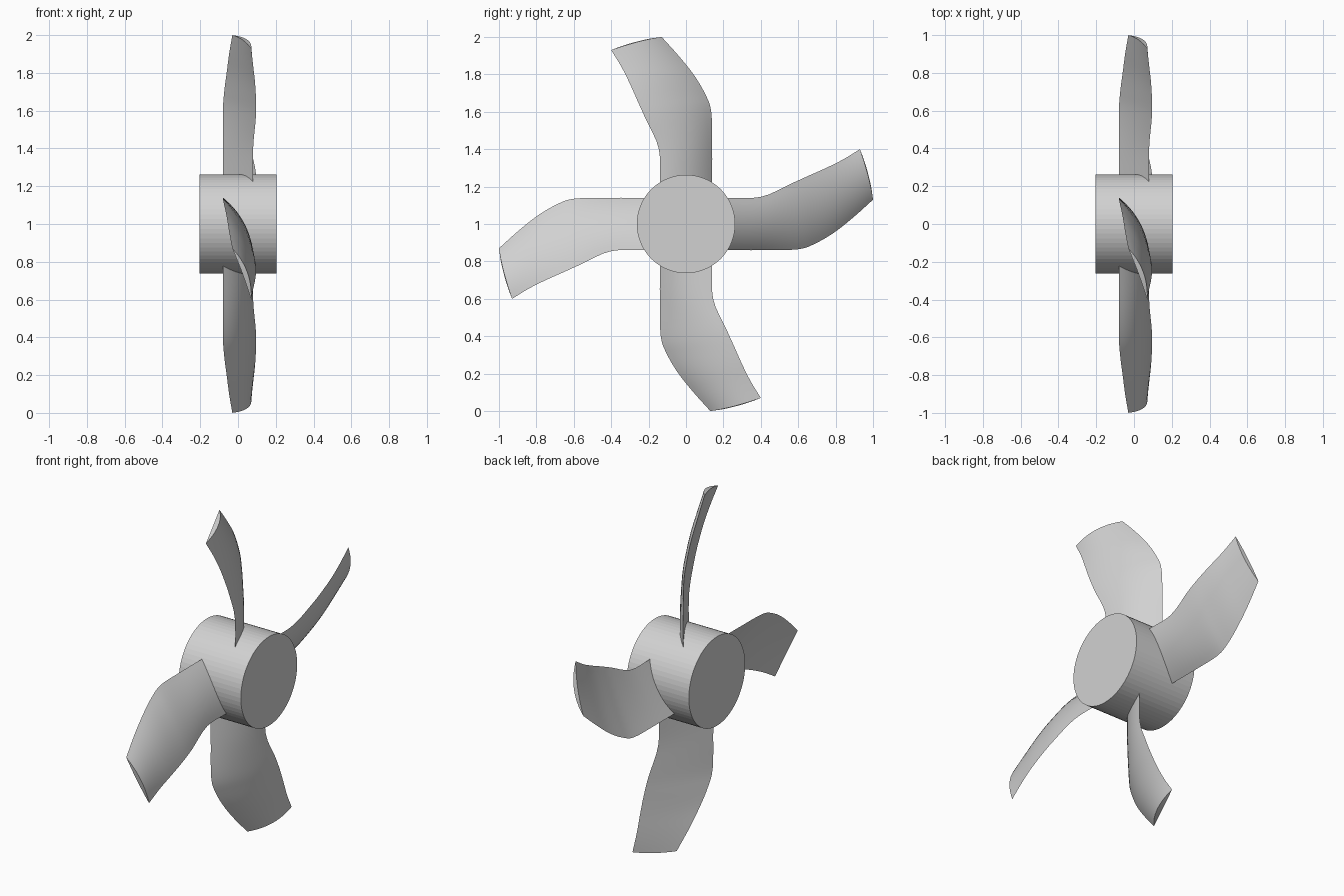
import bpy, bmesh, math
from mathutils import Vector, Matrix

cube = bpy.data.objects.get("Cube")
if cube:
    bpy.data.objects.remove(cube)

grey = bpy.data.materials.new("plain grey")
grey.use_nodes = True
grey.diffuse_color = (0.64, 0.64, 0.64, 1)
grey.node_tree.nodes["Principled BSDF"].inputs["Base Color"].default_value = (0.64, 0.64, 0.64, 1)

CENTRE = Vector((0, 0, 1))
HUB_RADIUS, HUB_LENGTH = 0.263, 0.405


def catmull(points, steps):
    """Smooth curve through the points."""
    ends = [2 * points[0] - points[1]] + points + [2 * points[-1] - points[-2]]
    out = []
    for a, b, c, d in zip(ends, ends[1:], ends[2:], ends[3:]):
        for i in range(steps):
            t = i / steps
            out.append(b + (c - a) * t / 2 + (2 * a - 5 * b + 4 * c - d) * t**2 / 2
                       + (3 * b - a - 3 * c + d) * t**3 / 2)
    return out + [points[-1]]


# Hub, a drum lying along x
bpy.ops.mesh.primitive_cylinder_add(vertices=64, radius=HUB_RADIUS, depth=HUB_LENGTH,
                                    location=CENTRE, rotation=(0, math.pi / 2, 0))
hub = bpy.context.object
hub.name = "hub"
hub.data.materials.append(grey)

# The two edges of a blade, root to tip, measured from the hub centre
leading = [Vector(p) for p in ((-.08, .14, .2), (-.08, .14, .4), (-.08, .135, .6),
                               (-.073, .1, .7), (-.06, .04, .8), (-.047, -.04, .9),
                               (-.03, -.13, 1))]
trailing = [Vector(p) for p in ((.08, -.14, .2), (.08, -.145, .4), (.094, -.215, .56),
                                (.095, -.26, .66), (.09, -.3, .75), (.08, -.345, .84),
                                (.07, -.4, .93))]
STEPS, CHORD = 4, 12
FRONT_BULGE, BACK_BULGE = 0.031, 0.004


def make_blade_mesh():
    bm = bmesh.new()
    rings = []
    rows = list(zip(catmull(leading, STEPS), catmull(trailing, STEPS)))
    for r, (lead, trail) in enumerate(rows):
        chord = trail - lead
        normal = Vector((-chord.y, chord.x, 0)).normalized()
        crown = 0.01 * r / (len(rows) - 1)      # rounds the tip

        def point(i, bulge):
            t = i / CHORD
            arch = 4 * t * (1 - t)
            return bm.verts.new(lead + chord * t + normal * bulge * arch
                                + Vector((0, 0, crown * arch)))

        front = [point(i, FRONT_BULGE) for i in range(CHORD + 1)]
        back = [point(i, BACK_BULGE) for i in range(CHORD - 1, 0, -1)]
        rings.append(front + back)
    for low, high in zip(rings, rings[1:]):
        for i in range(len(low)):
            j = (i + 1) % len(low)
            bm.faces.new((low[i], low[j], high[j], high[i]))
    # Root and tip caps, as strips across the thin section
    for ring in (rings[0], rings[-1]):
        count = len(ring)
        for i in range(CHORD):
            quad = [ring[i], ring[i + 1], ring[(count - i - 1) % count], ring[-i % count]]
            bm.faces.new(list(dict.fromkeys(quad)))
    bmesh.ops.recalc_face_normals(bm, faces=bm.faces)
    mesh = bpy.data.meshes.new("blade")
    bm.to_mesh(mesh)
    bm.free()
    mesh.materials.append(grey)
    return mesh


# Four blades around the hub
blade_mesh = make_blade_mesh()
bpy.ops.object.select_all(action='DESELECT')
for k, side in enumerate(("top", "front", "bottom", "back")):
    blade = bpy.data.objects.new(side + "_blade", blade_mesh.copy())
    blade.matrix_world = Matrix.Translation(CENTRE) @ Matrix.Rotation(k * math.pi / 2, 4, 'X')
    bpy.context.collection.objects.link(blade)
    blade.select_set(True)
    bpy.context.view_layer.objects.active = blade
bpy.ops.object.shade_smooth_by_angle(angle=math.radians(30))
